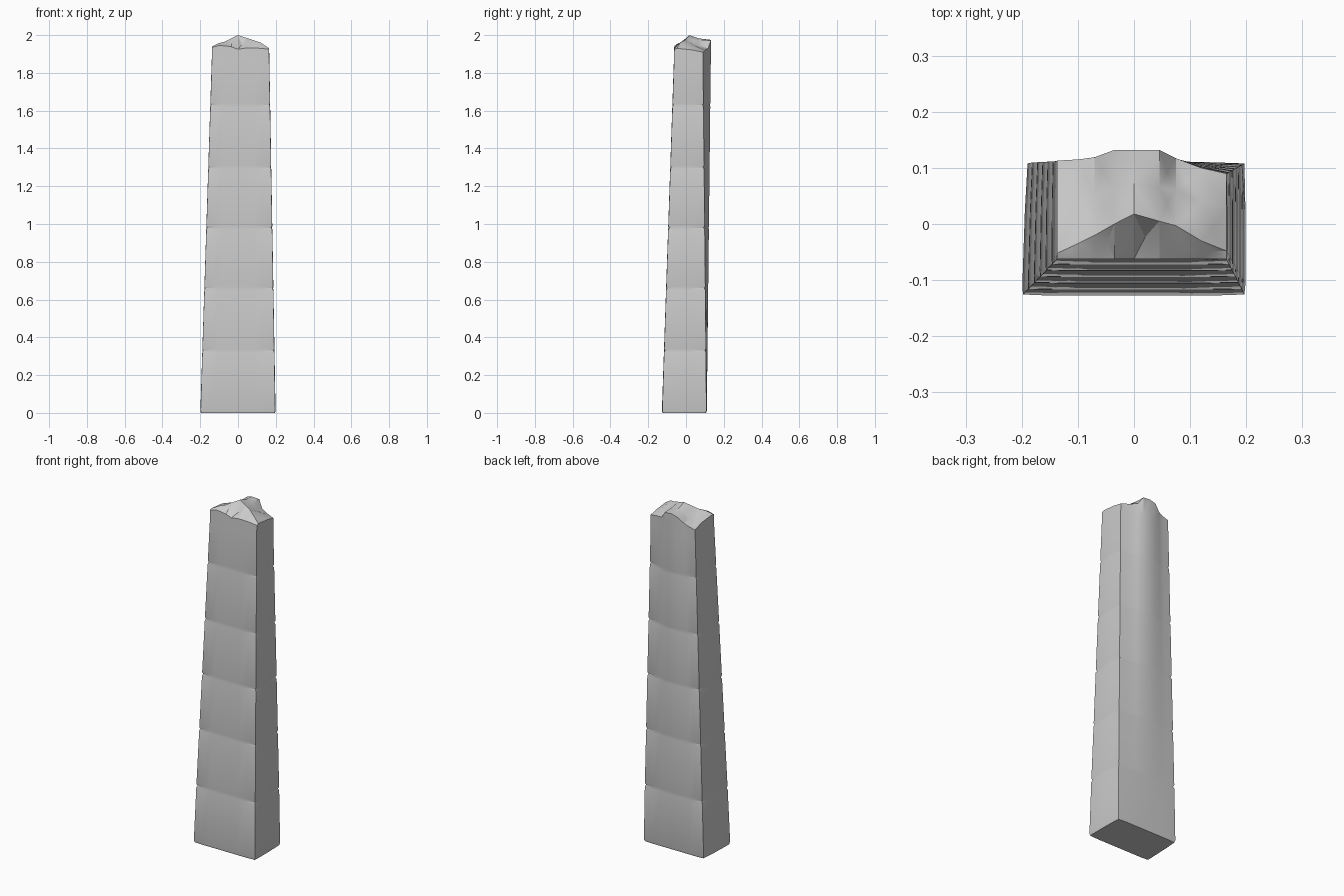
import bpy, bmesh, math, random
from mathutils import Vector

if "Cube" in bpy.data.objects:
    bpy.data.objects.remove(bpy.data.objects["Cube"])

random.seed(4)

# Broken top: columns run left to right, rows run front to back
XS = [-0.137, -0.10, -0.07, -0.035, 0.0, 0.045, 0.075, 0.12, 0.165]
ROW_Y = [
    [-0.062] * 9,
    [-0.052, -0.035, -0.02, 0.0, 0.018, 0.005, -0.003, -0.03, -0.048],
    [0.05, 0.05, 0.055, 0.065, 0.07, 0.065, 0.06, 0.04, 0.03],
    [0.113, 0.115, 0.119, 0.132, 0.132, 0.132, 0.117, 0.10, 0.09],
]
ROW_Z = [
    [1.935, 1.945, 1.943, 1.938, 1.925, 1.932, 1.932, 1.93, 1.925],
    [1.94, 1.958, 1.965, 1.983, 2.0, 1.985, 1.975, 1.96, 1.93],
    [1.93, 1.93, 1.94, 1.965, 1.982, 1.975, 1.945, 1.948, 1.922],
    [1.91, 1.92, 1.933, 1.965, 1.975, 1.972, 1.93, 1.92, 1.91],
]
SEAMS = [0.33, 0.66, 0.98, 1.30, 1.63]
NX, NY = len(XS), len(ROW_Y)

# Grid indices around the outline, counter-clockwise from front left
outline = ([(i, 0) for i in range(NX)] + [(NX - 1, j) for j in range(1, NY)]
           + [(i, NY - 1) for i in range(NX - 2, -1, -1)]
           + [(0, j) for j in range(NY - 2, 0, -1)])


def top_point(i, j):
    return Vector((XS[i], ROW_Y[j][i], ROW_Z[j][i]))


def base_point(i, j):
    u = (XS[i] - XS[0]) / (XS[-1] - XS[0])
    v = (ROW_Y[j][i] - ROW_Y[0][i]) / (ROW_Y[-1][i] - ROW_Y[0][i])
    left = -0.2 + 0.008 * v
    return Vector((left + (0.199 - left) * u, -0.128 + 0.238 * v, 0))


def wall_point(i, j, z, inset, corner_inset):
    p = base_point(i, j).lerp(top_point(i, j), z / 1.93)
    d = corner_inset if i in (0, NX - 1) and j in (0, NY - 1) else inset
    if i in (0, NX - 1):
        p.x += d if i == 0 else -d
    if j in (0, NY - 1):
        p.y += d if j == 0 else -d
    p.z = z
    return p


# Levels up the shaft: worn foot, then chipped seams between the courses
levels = [(0, 0.003, 0.006), (0.012, 0, 0.002)]
for z in SEAMS:
    levels += [(z - 0.01, 0, 0.001), (z, 0.0012, random.uniform(0.005, 0.008)),
               (z + 0.01, 0, 0.001)]
levels.append((1.86, 0, 0.001))

bm = bmesh.new()
grid = {(i, j): bm.verts.new(top_point(i, j)) for i in range(NX) for j in range(NY)}
rings = [[bm.verts.new(wall_point(i, j, *lv)) for i, j in outline] for lv in levels]
rings.append([grid[k] for k in outline])

# Shaft walls and underside
n = len(outline)
for a, b in zip(rings, rings[1:]):
    for k in range(n):
        m = (k + 1) % n
        bm.faces.new((a[k], a[m], b[m], b[k]))
bm.faces.new(rings[0][::-1])

# Rough broken cap
cap = []
for i in range(NX - 1):
    for j in range(NY - 1):
        cap.append(bm.faces.new((grid[i, j], grid[i + 1, j],
                                 grid[i + 1, j + 1], grid[i, j + 1])))
poked = bmesh.ops.poke(bm, faces=cap)
for v in poked["verts"]:
    v.co += Vector([random.uniform(-0.005, 0.005) for _ in range(3)])
    v.co.z = min(v.co.z, 1.998)
# Small crater in front of the peak
for v in poked["verts"]:
    if abs(v.co.x - 0.02) < 0.02 and v.co.y < 0.0:
        v.co.z -= 0.012
bmesh.ops.recalc_face_normals(bm, faces=bm.faces)

mesh = bpy.data.meshes.new("broken_pillar")
bm.to_mesh(mesh)
bm.free()
pillar = bpy.data.objects.new("broken_pillar", mesh)
bpy.context.collection.objects.link(pillar)
bpy.context.view_layer.objects.active = pillar
pillar.select_set(True)
bpy.ops.object.shade_smooth_by_angle(angle=math.radians(25))
